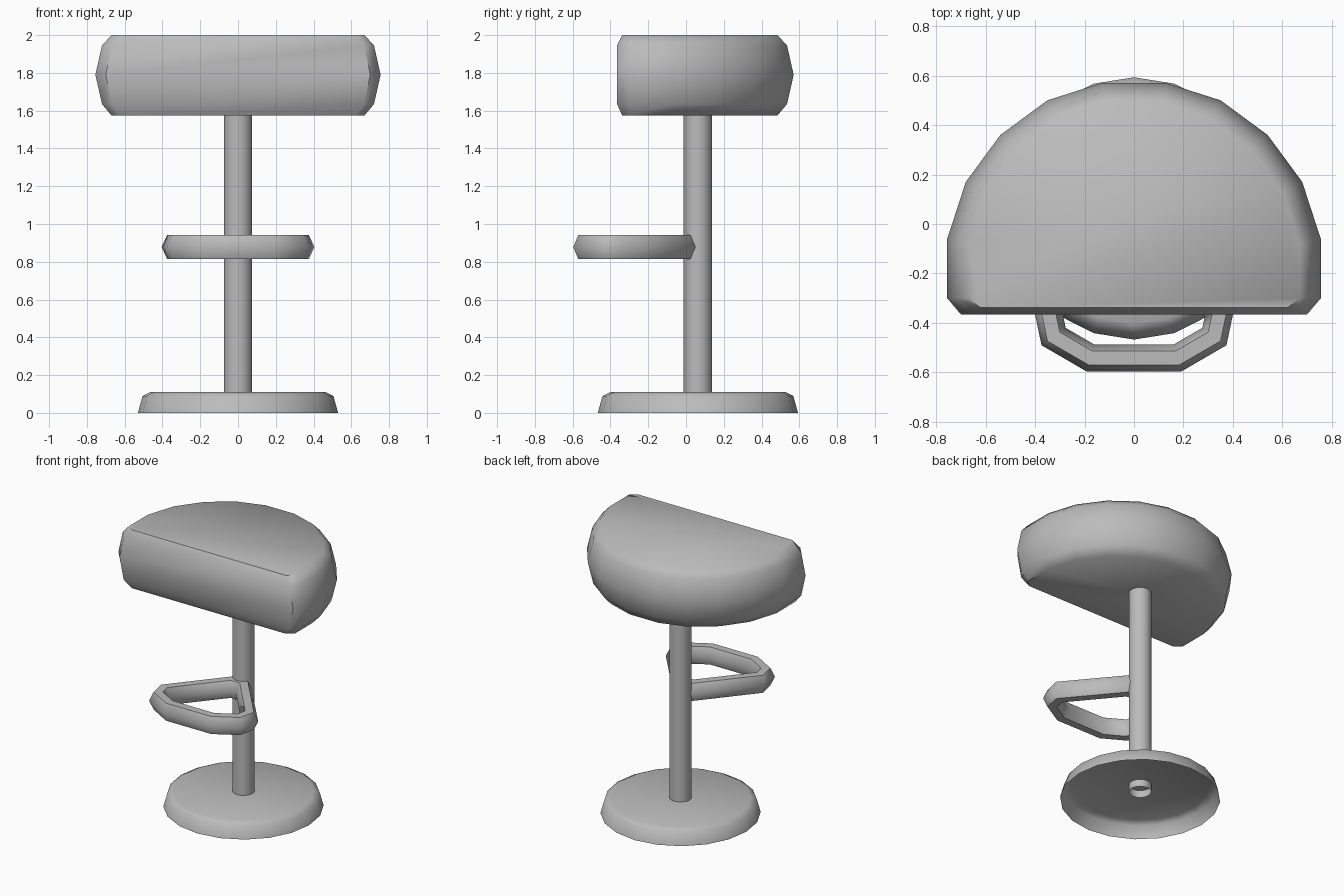
import bpy, bmesh, math
from mathutils import Vector

cube = bpy.data.objects.get("Cube")
if cube:
    bpy.data.objects.remove(cube, do_unlink=True)

grey = bpy.data.materials.new("plain grey")
grey.use_nodes = True
colour = (0.5, 0.5, 0.5, 1)
grey.diffuse_color = colour
grey.node_tree.nodes["Principled BSDF"].inputs["Base Color"].default_value = colour


def loft(name, rings, cap_start=False, cap_end=False, closed=False, angle=50):
    """Skin a list of equal-length vertex rings into a smooth object."""
    bm = bmesh.new()
    loops = [[bm.verts.new(p) for p in ring] for ring in rings]
    pairs = list(zip(loops, loops[1:]))
    if closed:
        pairs.append((loops[-1], loops[0]))
    for a, b in pairs:
        n = len(a)
        for i in range(n):
            j = (i + 1) % n
            bm.faces.new((a[i], a[j], b[j], b[i]))
    if cap_start:
        bm.faces.new(loops[0][::-1])
    if cap_end:
        bm.faces.new(loops[-1])
    bmesh.ops.recalc_face_normals(bm, faces=bm.faces)
    mesh = bpy.data.meshes.new(name)
    bm.to_mesh(mesh)
    bm.free()
    mesh.materials.append(grey)
    obj = bpy.data.objects.new(name, mesh)
    bpy.context.collection.objects.link(obj)
    bpy.ops.object.select_all(action='DESELECT')
    obj.select_set(True)
    bpy.context.view_layer.objects.active = obj
    bpy.ops.object.shade_smooth_by_angle(angle=math.radians(angle))
    return obj


AXIS_Y = 0.063


def circle(radius, z, sides):
    return [(radius * math.sin(math.tau * i / sides),
             AXIS_Y + radius * math.cos(math.tau * i / sides), z)
            for i in range(sides)]


# Floor base: shell open underneath, with a bevelled rim
loft("floor_base", [circle(r, z, 20) for r, z in
                    ((0.53, 0), (0.505, 0.09), (0.465, 0.11))], cap_end=True)

# Post: open tube reaching a little below the base top
loft("post", [circle(0.075, z, 16) for z in (0.057, 1.6)])

# Seat: half-round cushion, flat at the front, bulging at the sides and back
half = [(0.70, -0.365), (0.755, -0.30), (0.755, -0.06), (0.68, 0.17),
        (0.54, 0.36), (0.35, 0.50), (0.13, 0.57)]
outline = half + [(-x, y) for x, y in reversed(half)]
PIVOT = -0.30


def seat_ring(z, inset, front):
    ring = []
    for x, y in outline:
        if y < PIVOT:
            y = front
        else:
            y = PIVOT + (y - PIVOT) * (1 - inset / 0.87)
        ring.append((x * (1 - inset / 0.755), y, z))
    return ring


loft("seat", [seat_ring(*level) for level in
              ((1.575, 0.085, -0.338), (1.635, 0.035, -0.365), (1.79, 0, -0.365),
               (1.945, 0.035, -0.365), (2.0, 0.085, -0.338))],
     cap_start=True, cap_end=True)

# Footrest: six-sided tube swept round a closed, mitred loop
side = [(0.05, -0.005), (0.345, -0.36), (0.325, -0.455), (0.175, -0.542)]
path = [Vector(p) for p in side + [(-x, y) for x, y in reversed(side)]]
section = [(0.055, 0), (0.028, 0.064), (-0.028, 0.064),
           (-0.055, 0), (-0.028, -0.064), (0.028, -0.064)]
rings = []
for i, p in enumerate(path):
    before = (p - path[i - 1]).normalized()
    after = (path[(i + 1) % len(path)] - p).normalized()
    n1 = Vector((-before.y, before.x))
    n2 = Vector((-after.y, after.x))
    mitre = (n1 + n2) / (1 + n1.dot(n2))
    rings.append([(*(p + mitre * u), 0.878 + v) for u, v in section])
loft("footrest", rings, closed=True, angle=65)
